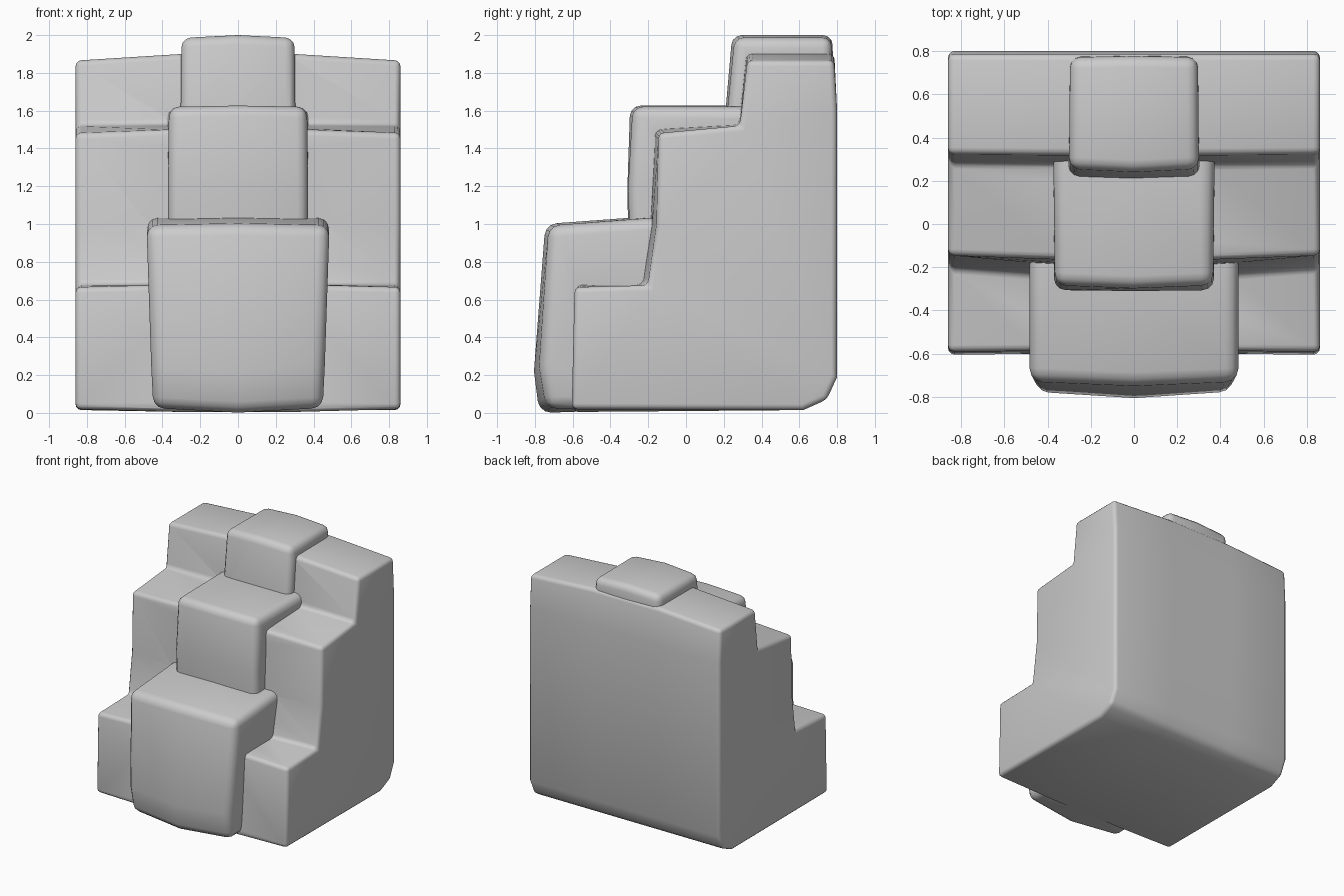
import bpy, bmesh

if "Cube" in bpy.data.objects:
    bpy.data.objects.remove(bpy.data.objects["Cube"])


def loft(name, stations, bevel, segments=3):
    """Skin (x, y, z) section loops given for x >= 0, mirror them, round the edges."""
    left = [[(-x, y, z) for x, y, z in s] for s in reversed(stations) if s[0][0] > 0]
    loops = left + stations
    bm = bmesh.new()
    rings = [[bm.verts.new(p) for p in loop] for loop in loops]
    n = len(rings[0])
    for a, b in zip(rings, rings[1:]):
        for i in range(n):
            j = (i + 1) % n
            bm.faces.new((a[i], a[j], b[j], b[i]))
    bm.faces.new(rings[0])
    bm.faces.new(rings[-1])
    bmesh.ops.recalc_face_normals(bm, faces=bm.faces)
    sharp = [e for e in bm.edges if e.calc_face_angle(0) > 0.45]
    bmesh.ops.bevel(bm, geom=sharp, offset=bevel, offset_type='OFFSET', segments=segments,
                    profile=0.5, affect='EDGES', clamp_overlap=True)
    bmesh.ops.triangulate(bm, faces=[f for f in bm.faces if len(f.verts) > 4])
    mesh = bpy.data.meshes.new(name)
    bm.to_mesh(mesh)
    bm.free()
    obj = bpy.data.objects.new(name, mesh)
    bpy.context.collection.objects.link(obj)
    return obj


def section(x, yz):
    return [(x, y, z) for y, z in yz]


# Stepped cliff body: outer and inner side profiles
back = [(.8, 1.6), (.8, .19), (.745, .07), (.62, .015)]
outer = [(-.605, .02), (-.59, .665), (-.2, .675), (-.155, 1.0), (-.145, 1.48),
         (.285, 1.52), (.325, 1.865), (.785, 1.865)] + back
inner = [(-.6, .005), (-.585, .68), (-.24, .68), (-.19, 1.0), (-.165, 1.5),
         (.28, 1.525), (.32, 1.9), (.785, 1.9)] + back
cliff = loft("stepped_rock", [section(.3, inner), section(.86, outer)], .03)

# Lower boulder with bowed front, flaring slightly to the top
lower = loft("lower_block", [
    section(0, [(-.775, .0), (-.805, .22), (-.745, 1.0), (-.2, 1.04), (.1, 1.04), (.1, .03)]),
    [(.45, -.735, .025), (.455, -.775, .25), (.485, -.725, .99), (.485, -.2, 1.03),
     (.485, .1, 1.03), (.45, .1, .04)]], .06)

# Middle boulder
middle = loft("middle_block", [
    section(0, [(-.305, .85), (-.31, 1.2), (-.295, 1.627), (.5, 1.627), (.5, .85)]),
    [(.37, -.295, .85), (.37, -.305, 1.2), (.365, -.28, 1.62), (.375, .5, 1.62),
     (.375, .5, .85)]], .055)

# Top boulder
top = loft("top_block", [
    section(0, [(.2, 1.5), (.245, 2.0), (.775, 2.0), (.785, 1.5)]),
    [(.305, .21, 1.5), (.3, .26, 1.985), (.295, .77, 1.985), (.3, .785, 1.5)]], .05)

# Merge the boulders into one rock
bpy.context.view_layer.objects.active = cliff
cliff.select_set(True)
for block in (lower, middle, top):
    mod = cliff.modifiers.new("merge", 'BOOLEAN')
    mod.operation = 'UNION'
    mod.solver = 'EXACT'
    mod.object = block
    bpy.ops.object.modifier_apply(modifier=mod.name)
    bpy.data.objects.remove(block)
bpy.ops.object.shade_smooth_by_angle(angle=0.7)
